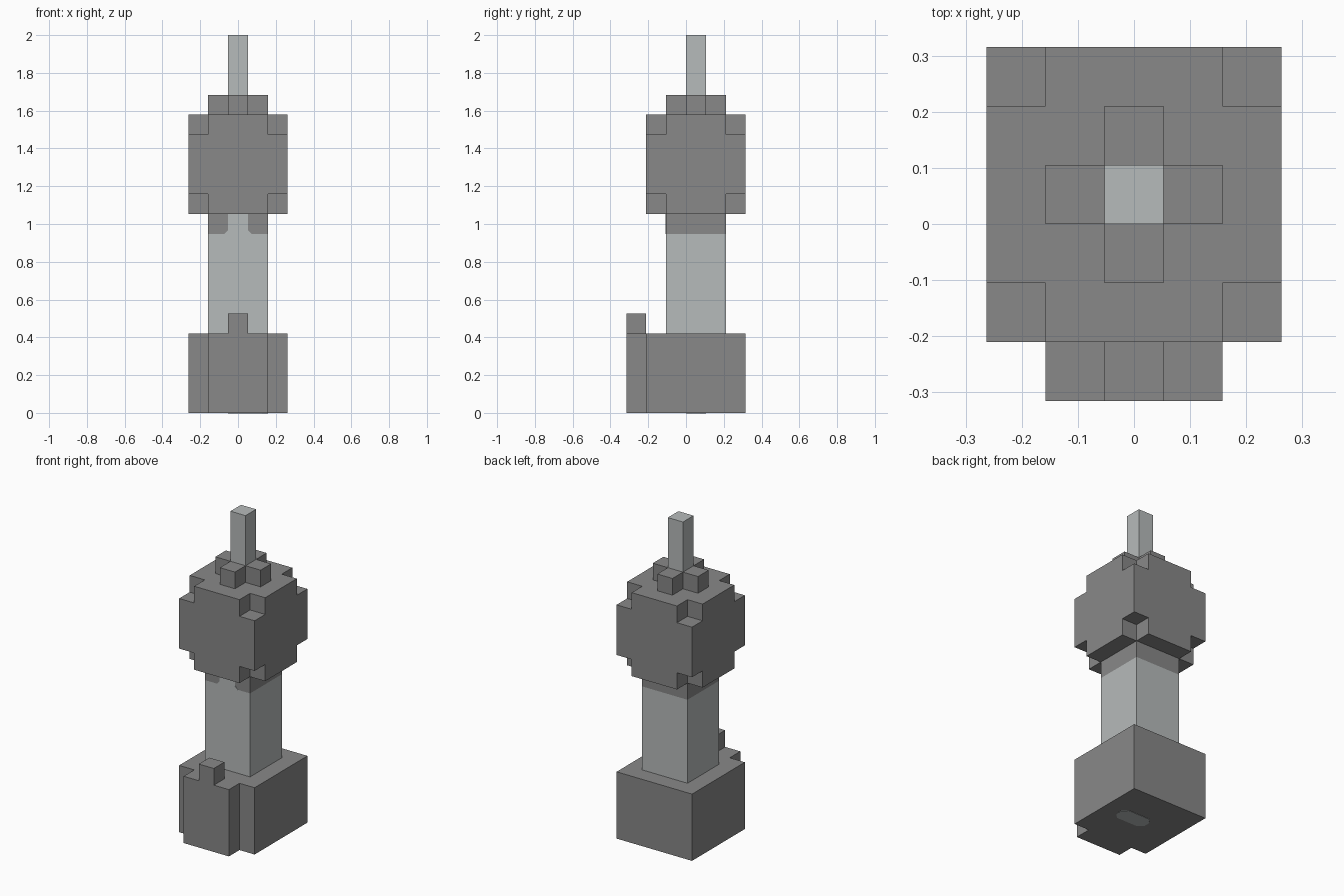
import bpy, bmesh
from itertools import product
from mathutils import Vector

U = 2 / 19  # edge of one cube cell

cube = bpy.data.objects.get("Cube")
if cube:
    bpy.data.objects.remove(cube, do_unlink=True)


def material(name, color):
    mat = bpy.data.materials.new(name)
    mat.use_nodes = True
    mat.diffuse_color = color
    mat.node_tree.nodes["Principled BSDF"].inputs["Base Color"].default_value = color
    return mat


dark = material("dark grey stone", (0.246, 0.246, 0.246, 1))
light = material("pale grey stone", (0.47, 0.495, 0.495, 1))


def finish(name, bm, mat):
    bmesh.ops.recalc_face_normals(bm, faces=bm.faces)
    mesh = bpy.data.meshes.new(name)
    bm.to_mesh(mesh)
    bm.free()
    mesh.materials.append(mat)
    obj = bpy.data.objects.new(name, mesh)
    bpy.context.collection.objects.link(obj)
    return obj


def cells(x, y, z):
    """Cell centres in a block; each argument is a (low, high) range in cells."""
    spans = [[lo + i + 0.5 for i in range(int(hi - lo))] for lo, hi in (x, y, z)]
    return set(product(*spans))


def blocks(name, filled, mat):
    """Outer skin of a set of cells, with flat areas merged."""
    bm = bmesh.new()
    for cell in filled:
        for axis, sign in product(range(3), (-1, 1)):
            step = Vector((0, 0, 0))
            step[axis] = sign
            centre = Vector(cell)
            if tuple(centre + step) in filled:
                continue
            a, b = Vector((0, 0, 0)), Vector((0, 0, 0))
            a[(axis + 1) % 3] = b[(axis + 2) % 3] = 0.5
            mid = centre + step / 2
            corners = (mid - a - b, mid + a - b, mid + a + b, mid - a + b)
            bm.faces.new([bm.verts.new(p * U) for p in corners])
    bmesh.ops.remove_doubles(bm, verts=bm.verts, dist=U / 100)
    bmesh.ops.recalc_face_normals(bm, faces=bm.faces)
    bmesh.ops.dissolve_limit(bm, angle_limit=0.01, verts=bm.verts, edges=bm.edges)
    return finish(name, bm, mat)


def plate(name, outline, offset, mat):
    """Thin plate: outline in cells, thickened by a small offset."""
    bm = bmesh.new()
    face = bm.faces.new([bm.verts.new(Vector(p) * U) for p in outline])
    new = bmesh.ops.extrude_face_region(bm, geom=[face])["geom"]
    moved = [g for g in new if isinstance(g, bmesh.types.BMVert)]
    bmesh.ops.translate(bm, verts=moved, vec=offset)
    return finish(name, bm, mat)


wide, mid, thin = (-2.5, 2.5), (-1.5, 1.5), (-0.5, 0.5)

# Plinth with its front step and small knob
plinth = cells(wide, (-2, 3), (0, 4)) | cells(mid, (-3, -2), (0, 4))
plinth |= cells(thin, (-3, -2), (4, 5))
blocks("plinth", plinth, dark)

# Column and the dark collar above it
blocks("column", cells(mid, (-1, 2), (4, 9)), light)
blocks("collar", cells(mid, (-1, 2), (9, 10)), dark)

# Head block with its eight corner cells removed
head = {c for c in cells(wide, (-2, 3), (10, 15))
        if not (abs(c[0]) == 2 and abs(c[1] - 0.5) == 2 and abs(c[2] - 12.5) == 2)}
blocks("head", head, dark)

# Cross-shaped crown around the spire
crown = cells(mid, (0, 1), (15, 16)) | cells(thin, (-1, 2), (15, 16))
crown -= cells(thin, (0, 1), (15, 16))
blocks("crown", crown, dark)
blocks("spire", cells(thin, (0, 1), (15, 19)), light)

# Pale gap in the front of the collar, flared at its foot
half = [(0.5, 10), (0.5, 9.2), (0.7, 9)]
gap = [(x, -1, z) for x, z in half] + [(-x, -1, z) for x, z in reversed(half)]
plate("collar_gap", gap, (0, -0.002, 0), light)

# Pale patch with cut corners under the plinth
cx, cy, c = 0.5, 0.5, 0.3
patch = []
for sx, sy in ((1, 1), (-1, 1), (-1, -1), (1, -1)):
    pair = [(cx + sx, cy + sy * (0.5 - c), 0), (cx + sx * (1 - c), cy + sy * 0.5, 0)]
    patch += pair if sx * sy > 0 else pair[::-1]
plate("underside_patch", patch, (0, 0, -0.002), light)
